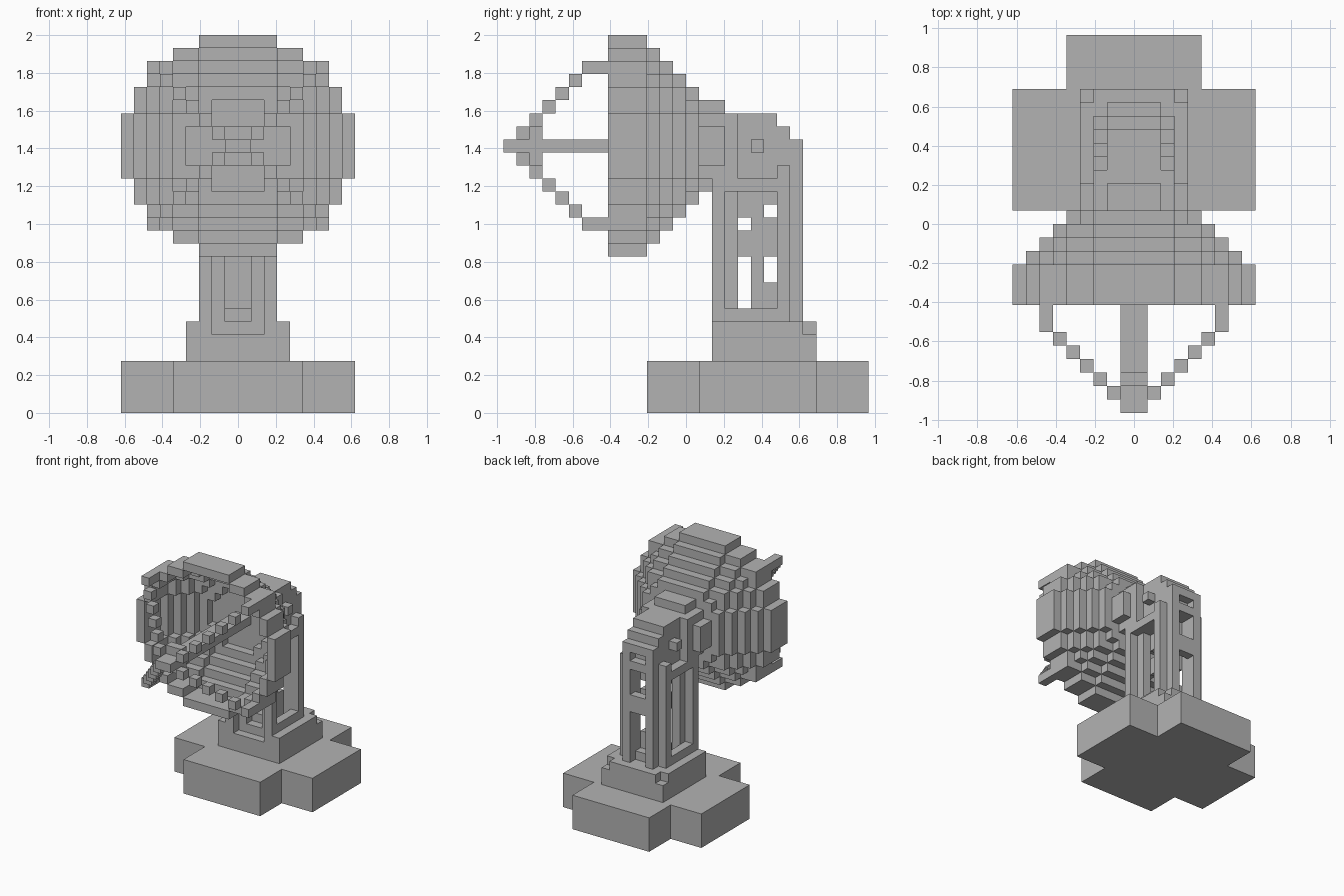
import bpy
import bmesh
from mathutils import Matrix, Vector

default_cube = bpy.data.objects.get("Cube")
if default_cube:
    bpy.data.objects.remove(default_cube, do_unlink=True)

UNIT = 2 / 29          # edge of one block
AXIS_Z = 20            # block row on the dish axis

# One flat grey for the whole model
grey = bpy.data.materials.new("plain grey")
grey.use_nodes = True
GREY_COLOUR = (0.45, 0.45, 0.45, 1)
grey.diffuse_color = GREY_COLOUR
grey.node_tree.nodes["Principled BSDF"].inputs["Base Color"].default_value = GREY_COLOUR


def block(x, y, z):
    """One block from three (low, high) ranges in block units."""
    return (x, y, z)


def centred(half, y, z):
    """A block centred on the middle plane."""
    return block((-half, half), y, z)


def mirrored(x, y, z):
    """A block and its mirror image across the middle plane."""
    return [block(x, y, z), block((-x[1], -x[0]), y, z)]


def build(name, blocks):
    """Make one mesh object out of blocks."""
    bm = bmesh.new()
    for ranges in blocks:
        low = Vector([r[0] for r in ranges]) * UNIT
        high = Vector([r[1] for r in ranges]) * UNIT
        matrix = Matrix.Translation((low + high) / 2) @ Matrix.Diagonal((high - low).to_4d())
        bmesh.ops.create_cube(bm, size=1, matrix=matrix)
    mesh = bpy.data.meshes.new(name)
    bm.to_mesh(mesh)
    bm.free()
    mesh.materials.append(grey)
    part = bpy.data.objects.new(name, mesh)
    bpy.context.collection.objects.link(part)
    return part


def rows(level):
    """Block rows at a distance above and below the dish axis."""
    return sorted({AXIS_Z + level, AXIS_Z - level})


def shrink(halves):
    """Peel one block off the edge of a stepped disc."""
    return [min(half - 1, outer) for half, outer in zip(halves, halves[1:])]


def ring(outer, inner, y):
    """Blocks between two stepped discs, given as half widths per row."""
    blocks = []
    for level, half in enumerate(outer):
        for z in rows(level):
            if level < len(inner):
                blocks += mirrored((inner[level], half), y, (z, z + 1))
            else:
                blocks.append(centred(half, y, (z, z + 1)))
    return blocks


# Cross-shaped base
build("base", [
    centred(5, (-3, 14), (0, 4)),
    *mirrored((5, 9), (1, 10), (0, 4)),
])

# Plinth with notched rear corners and a front recess
build("plinth", [
    centred(4, (2, 10), (4, 6)),
    centred(4, (3, 9), (6, 7)),
    centred(3, (9, 10), (6, 7)),
    *mirrored((2, 4), (2, 3), (6, 7)),
])

# Open side frames of the column
build("column_side_frames", [
    *mirrored((2, 3), (2, 3), (7, 17)),
    *mirrored((2, 3), (3, 7), (7, 8)),
    *mirrored((2, 3), (7, 8), (7, 19)),
    *mirrored((2, 3), (2, 7), (17, 18)),
    *mirrored((1, 2), (3, 4), (7, 17)),
])

# Back ladder of the column
build("column_back_ladder", [
    *mirrored((1, 2), (7, 9), (7, 20)),
    centred(1, (8, 9), (13, 15)),
    centred(1, (8, 9), (18, 19)),
])

# Zigzag core inside the column
build("column_core", [
    centred(1, (4, 8), (7, 8)),
    centred(1, (5, 6), (8, 17)),
    centred(1, (4, 5), (12, 14)),
    centred(1, (4, 5), (15, 17)),
    centred(1, (6, 7), (8, 10)),
    centred(1, (6, 7), (12, 15)),
    centred(1, (6, 7), (16, 17)),
])

# Head on top of the column
build("head", [
    centred(2, (2, 7), (17, 18)),
    centred(3, (3, 4), (18, 23)),
    centred(2, (4, 7), (18, 23)),
    centred(2, (7, 8), (18, 22)),
    centred(2, (8, 9), (20, 21)),
])
build("head_side_bolts", mirrored((2, 3), (5, 6), (20, 21)))

# Stepped bowl, from the deep rim back to the hub
hub_disc = [4, 4, 3, 2]
disc = [9, 9, 9, 8, 8, 7, 7, 5, 3]
inner_disc = shrink(disc)
build("dish_rim", ring(disc, inner_disc, (-6, -3)))
bowl = []
for front in range(-3, 1):
    disc, inner_disc = inner_disc, shrink(inner_disc)
    opening = hub_disc if front == 0 else inner_disc
    bowl += ring(disc, opening, (front, front + 1))
build("dish_bowl", bowl)
build("dish_hub", ring(hub_disc, [], (1, 3)))

# Feed boom along the dish axis
build("feed_boom", [centred(1, (-14, 1), (AXIS_Z, AXIS_Z + 1))])

# Four stepped struts from the rim to the feed tip
struts = []
for step in range(7):
    front = max(step, 1) - 14
    if step in (0, 1):
        front -= step - 1
    back = -6 if step == 6 else front + 1
    level = max(step, 1)
    for z in rows(level):
        struts += mirrored((step, step + 1), (front, back), (z, z + 1))
build("feed_struts", struts)
